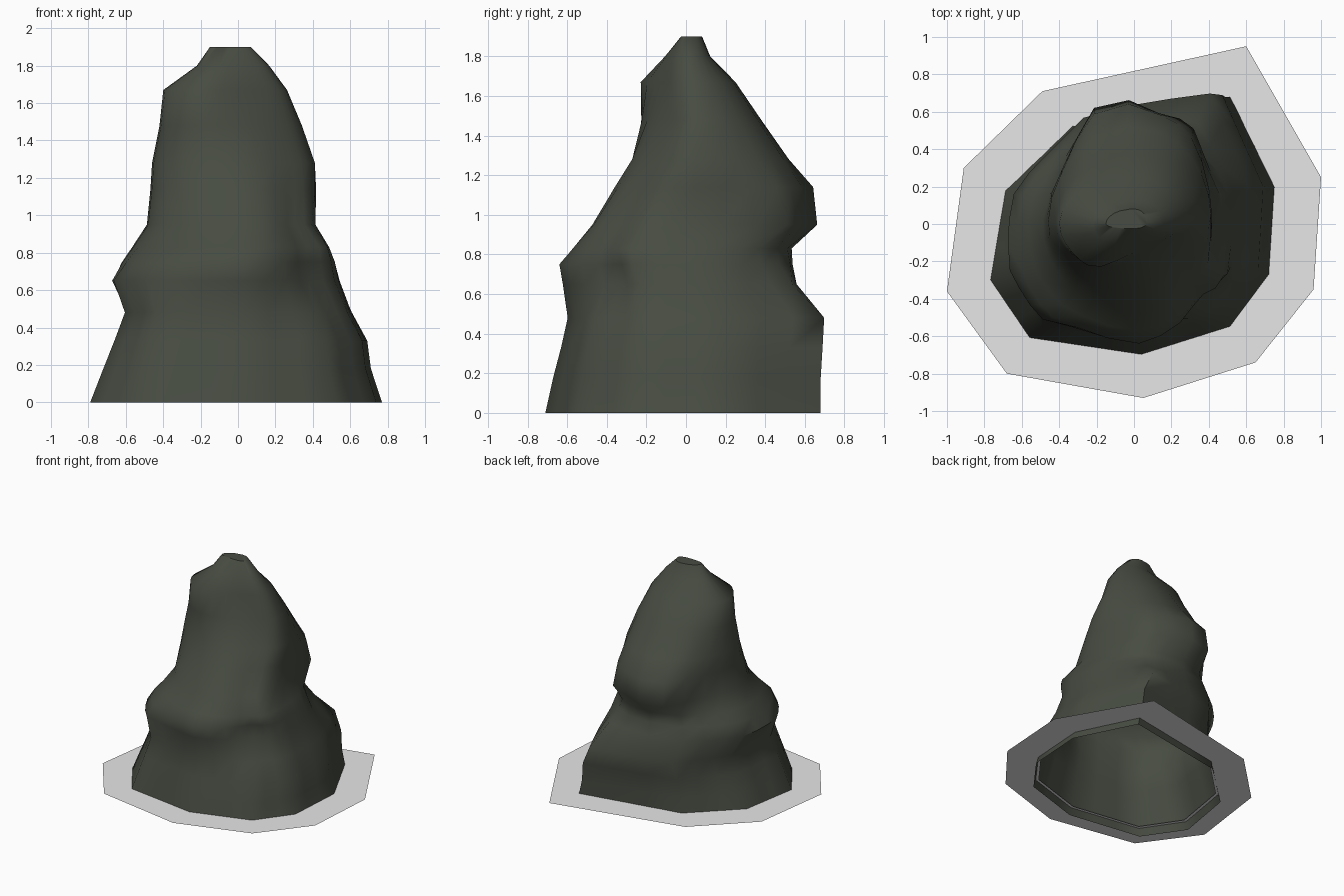
import bpy, bmesh, math
from mathutils import Vector

old = bpy.data.objects.get("Cube")
if old:
    bpy.data.objects.remove(old)


def make_material(name, rgb):
    mat = bpy.data.materials.new(name)
    mat.use_nodes = True
    color = (*rgb, 1.0)
    mat.diffuse_color = color
    mat.node_tree.nodes["Principled BSDF"].inputs["Base Color"].default_value = color
    return mat


def make_object(name, bm, mat):
    bmesh.ops.recalc_face_normals(bm, faces=bm.faces)
    mesh = bpy.data.meshes.new(name)
    bm.to_mesh(mesh)
    bm.free()
    mesh.materials.append(mat)
    obj = bpy.data.objects.new(name, mesh)
    bpy.context.collection.objects.link(obj)
    return obj


def bridge(bm, lower, upper):
    """Join two closed rings of vertices with quads."""
    count = len(lower)
    for i in range(count):
        j = (i + 1) % count
        bm.faces.new((lower[i], lower[j], upper[j], upper[i]))


def smoothstep(low, high, value):
    t = min(max((value - low) / (high - low), 0), 1)
    return t * t * (3 - 2 * t)


stone = make_material("dark olive stone", (0.063, 0.072, 0.054))
foam = make_material("pale grey foam", (0.8, 0.8, 0.8))

# Nine corners of the rock footprint and of the foam around it
footprint = [Vector(p) for p in (
    (.76, .2), (.52, .69), (-.33, .53), (-.69, .18), (-.77, -.3),
    (-.56, -.61), (.04, -.7), (.52, -.55), (.73, -.27))]
foam_edge = [Vector(p) for p in (
    (1, .25), (.6, .95), (-.49, .71), (-.91, .3), (-1, -.36),
    (-.68, -.8), (.05, -.93), (.65, -.74), (.96, -.35))]

# Rock levels: height, then reach towards -x, +x, -y, +y
levels = [
    (0, .79, .78, .71, .69), (.18, .72, .72, .67, .69), (.33, .66, .7, .63, .7),
    (.48, .61, .62, .59, .73), (.65, .69, .55, .59, .6), (.75, .63, .52, .6, .56),
    (.83, .57, .48, .54, .54), (.95, .49, .41, .46, .66), (1.14, .47, .42, .36, .64),
    (1.28, .46, .42, .28, .52), (1.48, .42, .36, .25, .38), (1.67, .4, .27, .23, .25),
    (1.8, .22, .17, .13, .12), (1.9, .15, .07, .03, .08)]

# Shoulders, ridges and hollows: centre, radius, push
bumps = [
    ((0, -.6, .74), .2, (0, -.04, 0)),            # front shoulder
    ((-.48, -.46, .67), .24, (-.02, -.03, 0)),    # front right shoulder
    ((.45, -.24, .88), .16, (.04, -.09, 0)),      # side ridge
    ((.2, -.42, .92), .14, (.02, -.03, 0)),       # long front ridge
    ((.38, -.39, .68), .13, (-.05, .06, 0)),      # groove between the ridges
    ((.27, -.28, 1.02), .13, (-.04, .05, 0)),
    ((-.25, -.18, 1.64), .14, (.01, -.05, 0)),    # brow
    ((.1, -.2, 1.62), .2, (-.02, .1, 0)),         # hollow beside the brow
    ((.3, -.14, 1.42), .2, (-.04, .07, 0)),
    ((-.18, .6, 1.02), .15, (.03, .08, 0)),       # overhanging back corner
    ((.1, .65, 1.02), .15, (0, -.05, 0)),
    ((.32, .46, .96), .15, (.03, .06, 0)),
    ((.34, .42, .8), .12, (-.03, -.03, 0)),       # undercut beneath it
    ((-.38, .34, .98), .2, (.05, -.04, 0)),
]


def rock_point(corner, level):
    z, left, right, front, back = level
    shape = Vector((corner.x / .77, corner.y / .7))
    shape = shape.lerp(shape.normalized(), smoothstep(.3, .95, z))
    p = Vector((shape.x * (right if shape.x > 0 else left),
                shape.y * (back if shape.y > 0 else front), z))
    offset = Vector()
    for centre, radius, push in bumps:
        distance = (p - Vector(centre)).length / radius
        offset += Vector(push) * math.exp(-distance * distance)
    return p + offset


# Rock: hollow lofted shell, open underneath
outline = []
for a, b in zip(footprint, footprint[1:] + footprint[:1]):
    outline += [a.lerp(b, step / 3) for step in range(3)]
bm = bmesh.new()
rings = [[bm.verts.new(rock_point(c, level)) for c in outline] for level in levels]
for lower, upper in zip(rings, rings[1:]):
    bridge(bm, lower, upper)
bm.faces.new(rings[-1])
rock = make_object("rock", bm, stone)
bpy.ops.object.select_all(action='DESELECT')
rock.select_set(True)
bpy.context.view_layer.objects.active = rock
bpy.ops.object.shade_smooth_by_angle(angle=math.radians(50))

# Foam: flat ring around the rock, just above its foot
bm = bmesh.new()
inner = [bm.verts.new((p.x * .96, p.y * .96, .06)) for p in footprint]
outer = [bm.verts.new((p.x, p.y, .06)) for p in foam_edge]
bridge(bm, outer, inner)
make_object("foam_ring", bm, foam)
